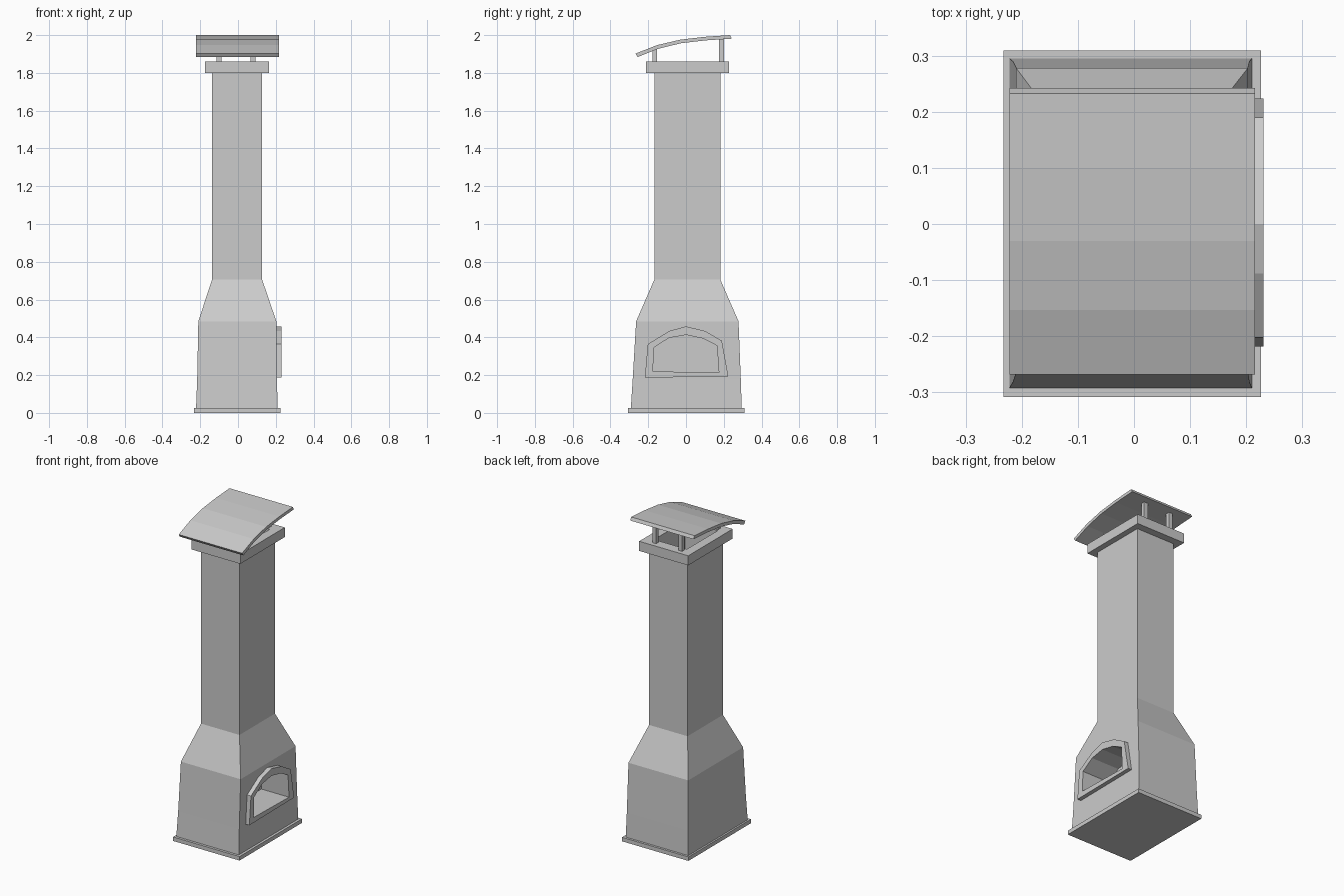
import bpy, bmesh

if "Cube" in bpy.data.objects:
    bpy.data.objects.remove(bpy.data.objects["Cube"])


def finish(name, bm):
    bmesh.ops.recalc_face_normals(bm, faces=bm.faces)
    me = bpy.data.meshes.new(name)
    bm.to_mesh(me)
    bm.free()
    ob = bpy.data.objects.new(name, me)
    bpy.context.collection.objects.link(ob)
    return ob


def loft(name, sections):
    """Stack rectangles (z, x0, x1, y0, y1) into a closed solid."""
    bm = bmesh.new()
    rings = [[bm.verts.new((x, y, z)) for x, y in
              ((x0, y0), (x1, y0), (x1, y1), (x0, y1))]
             for z, x0, x1, y0, y1 in sections]
    bm.faces.new(rings[0])
    bm.faces.new(rings[-1])
    for a, b in zip(rings, rings[1:]):
        for i in range(4):
            j = (i + 1) % 4
            bm.faces.new((a[i], a[j], b[j], b[i]))
    return finish(name, bm)


def prism(name, profile, x0, x1):
    """Extrude a y-z outline along x."""
    bm = bmesh.new()
    face = bm.faces.new([bm.verts.new((x0, y, z)) for y, z in profile])
    ext = bmesh.ops.extrude_face_region(bm, geom=[face])
    verts = [v for v in ext["geom"] if isinstance(v, bmesh.types.BMVert)]
    bmesh.ops.translate(bm, verts=verts, vec=(x1 - x0, 0, 0))
    return finish(name, bm)


def cut(targets, cutter):
    for ob in targets:
        mod = ob.modifiers.new("cut", "BOOLEAN")
        mod.operation = "DIFFERENCE"
        mod.solver = "EXACT"
        mod.object = cutter
        bpy.context.view_layer.objects.active = ob
        bpy.ops.object.modifier_apply(modifier=mod.name)
    bpy.data.objects.remove(cutter)


# Base slab
loft("base_slab", [(0, -.233, .226, -.308, .309), (.025, -.233, .226, -.308, .309)])

# Tapered firebox, shoulder and chimney shaft
body = loft("chimney_body", [
    (.025, -.222, .21, -.292, .295),
    (.18, -.216, .206, -.282, .29),
    (.485, -.21, .203, -.264, .278),
    (.705, -.138, .128, -.168, .182),
    (1.80, -.138, .128, -.168, .182)])

# Collar on top, with the flue opening
collar = loft("top_collar", [(1.80, -.175, .164, -.211, .228),
                             (1.86, -.175, .164, -.211, .228)])
cut([body, collar], loft("flue_cutter", [(1.65, -.118, .108, -.145, .16),
                                         (1.95, -.118, .108, -.145, .16)]))

# Arched frame around the fire opening
outer = [(-.218, .187), (.224, .192), (.19, .382), (.1, .434),
         (0, .458), (-.088, .434), (-.202, .364)]
inner = [(-.175, .22), (.174, .213), (.164, .356), (.09, .394),
         (0, .413), (-.09, .397), (-.17, .346)]
frame = prism("fire_frame", outer, .19, .231)
cut([body, frame], prism("fire_cutter", inner, .04, .3))

# Roof posts
for side, x in (("left", -.1), ("right", .08)):
    for end, y, top in (("front", -.165, 1.932), ("back", .188, 1.985)):
        loft(f"{end}_{side}_post", [(z, x - .013, x + .013, y - .012, y + .012)
                                    for z in (1.855, top)])

# Curved rain roof
upper = [(-.268, 1.902), (-.153, 1.947), (-.03, 1.976), (.1, 1.991), (.233, 2.0)]
lower = [(-.256, 1.884), (-.146, 1.928), (-.026, 1.957), (.102, 1.972), (.242, 1.981)]
prism("rain_roof", upper + lower[::-1], -.222, .216)
